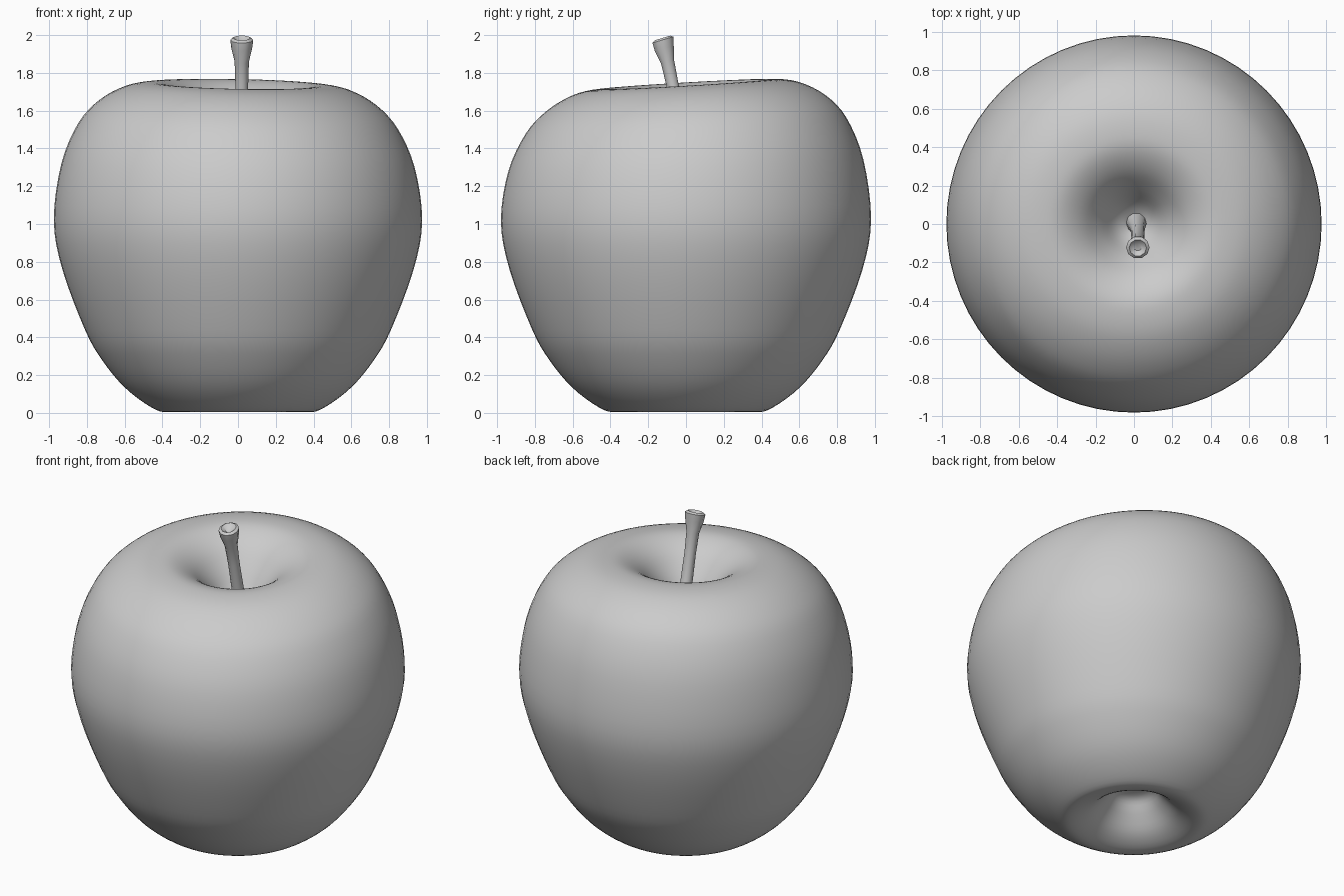
import bpy, bmesh, math
from mathutils import Vector

if "Cube" in bpy.data.objects:
    bpy.data.objects.remove(bpy.data.objects["Cube"])


def smooth_points(pts, steps):
    """Catmull-Rom interpolation through the given points."""
    pts = [Vector(p) for p in pts]
    ext = [2 * pts[0] - pts[1]] + pts + [2 * pts[-1] - pts[-2]]
    out = []
    for i in range(1, len(ext) - 2):
        a, b, c, d = ext[i - 1:i + 3]
        for s in range(steps):
            t = s / steps
            out.append(0.5 * (2 * b + (c - a) * t + (2 * a - 5 * b + 4 * c - d) * t ** 2
                              + (3 * b - a - 3 * c + d) * t ** 3))
    return out + [pts[-1]]


def skin(name, rings, angle):
    """Join equal-sized rings into a closed, smooth-shaded tube."""
    bm = bmesh.new()
    loops = [[bm.verts.new(p) for p in ring] for ring in rings]
    n = len(loops[0])
    for lo, hi in zip(loops, loops[1:]):
        for i in range(n):
            j = (i + 1) % n
            bm.faces.new((lo[i], lo[j], hi[j], hi[i]))
    bm.faces.new(loops[0][::-1])
    bm.faces.new(loops[-1])
    bmesh.ops.recalc_face_normals(bm, faces=bm.faces)
    mesh = bpy.data.meshes.new(name)
    bm.to_mesh(mesh)
    bm.free()
    obj = bpy.data.objects.new(name, mesh)
    bpy.context.collection.objects.link(obj)
    bpy.ops.object.select_all(action='DESELECT')
    obj.select_set(True)
    bpy.context.view_layer.objects.active = obj
    bpy.ops.object.shade_smooth_by_angle(angle=math.radians(angle))
    return obj


# Apple body: revolved profile (radius, height) from base hollow to stem dimple
profile = [(0.02, 0.23), (0.11, 0.21), (0.17, 0.14), (0.26, 0.05), (0.37, 0.005),
           (0.46, 0.03), (0.60, 0.135), (0.72, 0.28), (0.81, 0.44), (0.93, 0.76),
           (0.975, 1.02), (0.935, 1.31), (0.845, 1.52), (0.735, 1.64), (0.60, 1.715),
           (0.47, 1.74), (0.37, 1.728), (0.27, 1.67), (0.18, 1.57), (0.10, 1.46),
           (0.02, 1.40)]
SEGMENTS = 64
body_rings = []
for r, z in smooth_points(profile, 4):
    w = min(max((z - 0.9) / 0.8, 0), 1)
    w = w * w * (3 - 2 * w)
    ring = []
    for i in range(SEGMENTS):
        a = 2 * math.pi * i / SEGMENTS
        x, y = r * math.cos(a), r * math.sin(a) * 1.005
        # shoulders lean slightly: higher at the back left
        ring.append((x, y, z + w * (0.058 * y - 0.02 * x)))
    body_rings.append(ring)
skin("apple_body", body_rings, 60)

# Stem: leaning tube that flares into a dented tip
path = [(0.01, 0.02, 1.36), (0.02, -0.03, 1.55), (0.02, -0.072, 1.74), (0.02, -0.098, 1.86),
        (0.02, -0.115, 1.93), (0.02, -0.122, 1.975), (0.02, -0.124, 1.985), (0.02, -0.12, 1.965)]
radii = [0.06, 0.036, 0.034, 0.038, 0.055, 0.061, 0.045, 0.02]
SIDES = 10
axis = Vector((0, -0.3, 1)).normalized()
u = Vector((1, 0, 0))
v = axis.cross(u)
stem_rings = []
for p, r in zip(path, radii):
    stem_rings.append([Vector(p) + r * (math.cos(2 * math.pi * i / SIDES) * u
                                        + math.sin(2 * math.pi * i / SIDES) * v)
                       for i in range(SIDES)])
skin("stem", stem_rings, 40)
